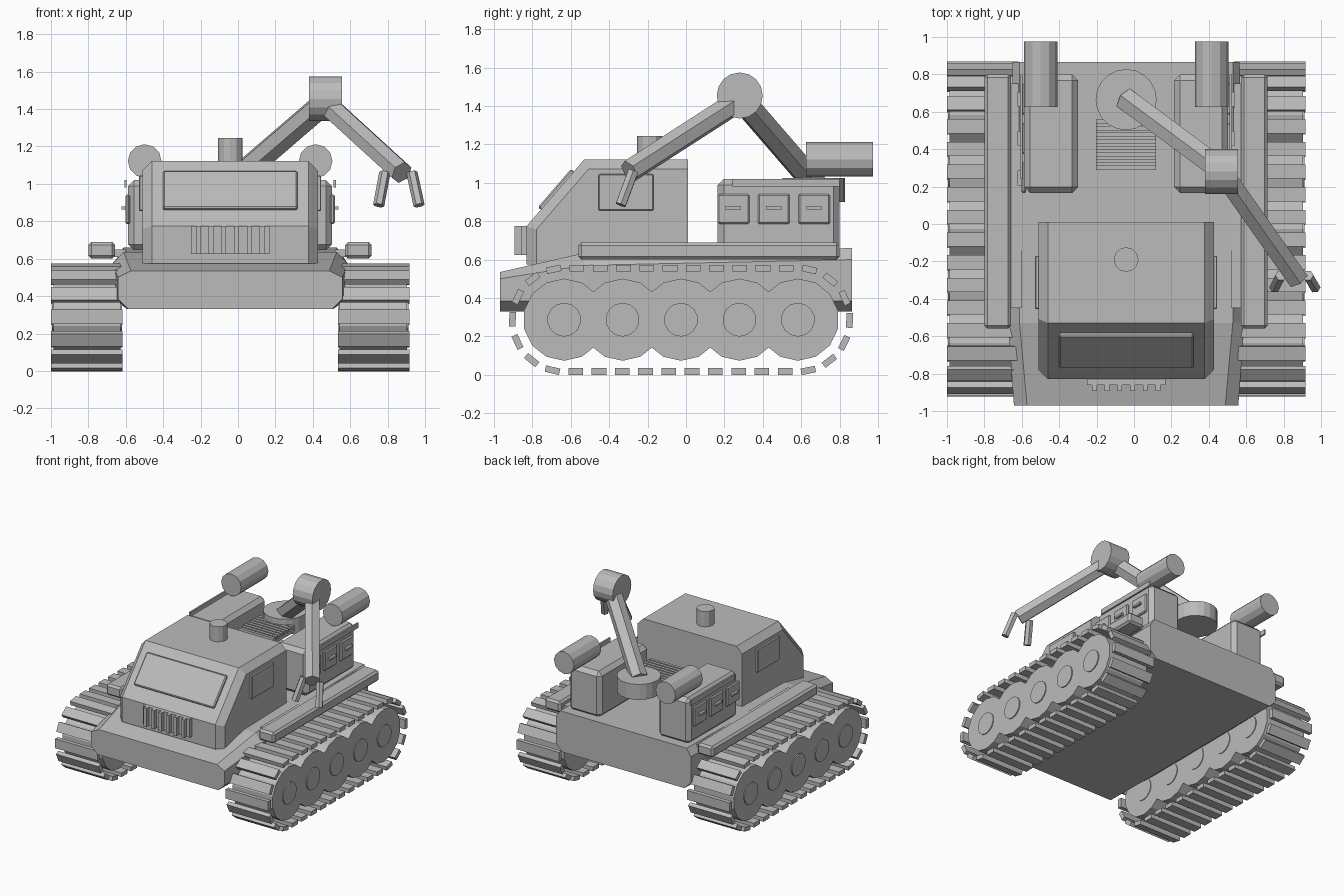
import bpy, bmesh, math
from mathutils import Vector, Matrix

if "Cube" in bpy.data.objects:
    bpy.data.objects.remove(bpy.data.objects["Cube"])

CX = -0.042          # centre line of the vehicle
grey = bpy.data.materials.new("plain grey")
grey.diffuse_color = (0.5, 0.5, 0.5, 1)
grey.use_nodes = True
grey.node_tree.nodes["Principled BSDF"].inputs["Base Color"].default_value = grey.diffuse_color


def finish(name, bm):
    bmesh.ops.recalc_face_normals(bm, faces=bm.faces)
    me = bpy.data.meshes.new(name)
    bm.to_mesh(me)
    bm.free()
    me.materials.append(grey)
    ob = bpy.data.objects.new(name, me)
    bpy.context.collection.objects.link(ob)
    return ob


def add_box(bm, lo, hi, mat=None):
    lo, hi = Vector(lo), Vector(hi)
    m = Matrix.Translation((lo + hi) / 2) @ Matrix.Diagonal((*(hi - lo), 1))
    bmesh.ops.create_cube(bm, size=1, matrix=(mat or Matrix()) @ m)


def add_rod(bm, a, b, r, sides, spin=0.0):
    a, b = Vector(a), Vector(b)
    d = b - a
    m = (Matrix.Translation((a + b) / 2) @ d.to_track_quat('Z', 'Y').to_matrix().to_4x4()
         @ Matrix.Rotation(spin, 4, 'Z'))
    bmesh.ops.create_cone(bm, cap_ends=True, segments=sides, radius1=r, radius2=r,
                          depth=d.length, matrix=m)


def box(name, lo, hi, bevel=0.0, mat=None):
    bm = bmesh.new()
    add_box(bm, lo, hi, mat)
    if bevel:
        bmesh.ops.bevel(bm, geom=bm.edges[:], offset=bevel, segments=1, affect='EDGES')
    return finish(name, bm)


def rod(name, a, b, r, sides, spin=0.0):
    bm = bmesh.new()
    add_rod(bm, a, b, r, sides, spin)
    return finish(name, bm)


def side_box(name, s, x0, x1, y, z, bevel=0.0):
    xs = sorted((CX + s * x0, CX + s * x1))
    return box(name, (xs[0], y[0], z[0]), (xs[1], y[1], z[1]), bevel)


# hull lofted through three half sections (half width, height)
sections = [
    (-0.97, [(0.545, 0.33), (0.60, 0.385), (0.60, 0.50), (0.53, 0.535)]),
    (-0.53, [(0.55, 0.33), (0.625, 0.385), (0.632, 0.57), (0.57, 0.635)]),
    (0.865, [(0.55, 0.33), (0.607, 0.385), (0.607, 0.60), (0.57, 0.66)]),
]
bm = bmesh.new()
rings = []
for y, half in sections:
    pts = half + [(-x, z) for x, z in reversed(half)]
    rings.append([bm.verts.new((CX + x, y, z)) for x, z in pts])
for a, b in zip(rings, rings[1:]):
    for i in range(8):
        j = (i + 1) % 8
        bm.faces.new((a[i], a[j], b[j], b[i]))
bm.faces.new(rings[0])
bm.faces.new(rings[-1])
finish("hull", bm)

# cabin extruded from its side profile, outer edges chamfered
profile = [(-0.83, 0.575), (-0.83, 0.775), (-0.53, 1.122), (0.01, 1.122), (0.01, 0.575)]
bm = bmesh.new()
caps = [[bm.verts.new((CX + s * 0.469, y, z)) for y, z in profile] for s in (-1, 1)]
for c in caps:
    bm.faces.new(c)
for i in range(5):
    j = (i + 1) % 5
    bm.faces.new((caps[0][i], caps[0][j], caps[1][j], caps[1][i]))
edges = [bm.edges.get((c[i], c[i + 1])) for c in caps for i in range(3)]
bmesh.ops.bevel(bm, geom=edges, offset=0.05, segments=1, affect='EDGES')
finish("cabin", bm)

# windscreen plate lying on the sloping front
slope = math.atan2(0.347, 0.30)
mat = Matrix.Translation((CX, -0.68, 0.9485)) @ Matrix.Rotation(slope, 4, 'X')
box("windscreen", (-0.36, -0.117, -0.01), (0.36, 0.147, 0.02), 0.008, mat)

# nose grille with upright fins
bm = bmesh.new()
add_box(bm, (CX - 0.21, -0.86, 0.625), (CX + 0.21, -0.82, 0.775))
for i in range(6):
    x = CX - 0.17 + i * 0.068
    add_box(bm, (x - 0.013, -0.893, 0.625), (x + 0.013, -0.855, 0.775))
finish("nose_grille", bm)

rod("roof_beacon", (CX, -0.19, 1.11), (CX, -0.19, 1.245), 0.066, 12)

# slatted engine vent behind the cabin
bm = bmesh.new()
add_box(bm, (CX - 0.16, 0.29, 0.93), (CX + 0.16, 0.56, 0.955))
for i in range(8):
    y = 0.29 + i * 0.035
    add_box(bm, (CX - 0.16, y, 0.95), (CX + 0.16, y + 0.023, 0.98))
finish("engine_vent", bm)

for s, side in ((-1, "left"), (1, "right")):
    # cabin side window and rear storage box with three doors
    side_box(side + "_window", s, 0.46, 0.487, (-0.455, -0.17), (0.855, 1.045), 0.005)
    side_box(side + "_storage_box", s, 0.257, 0.545, (0.165, 0.80), (0.645, 1.02), 0.032)
    for i in range(3):
        y = 0.165 + i * 0.21
        side_box(f"{side}_door_{i}", s, 0.535, 0.56, (y, y + 0.165), (0.785, 0.942), 0.008)
        side_box(f"{side}_handle_{i}", s, 0.555, 0.58, (y + 0.042, y + 0.122), (0.862, 0.878))
    side_box(side + "_box_rail", s, 0.553, 0.566, (0.24, 0.80), (0.98, 1.02))
    # running board over the track
    side_box(side + "_running_board", s, 0.615, 0.757, (-0.56, 0.80), (0.60, 0.69), 0.016)
    side_box(side + "_board_bracket", s, 0.56, 0.63, (-0.45, 0.75), (0.61, 0.65))
    # rear cylinder on top of the box
    x = CX + s * 0.457
    rod(side + "_rear_cylinder", (x, 0.625, 1.122), (x, 0.975, 1.122), 0.09, 12)

    # road wheels and hubs
    inner, outer = CX + s * 0.585, CX + s * 0.945
    bm = bmesh.new()
    for i in range(5):
        y = -0.635 + i * 0.3045
        add_rod(bm, (inner, y, 0.287), (outer, y, 0.287), 0.214, 14)
        add_rod(bm, (inner - s * 0.006, y, 0.287), (outer + s * 0.008, y, 0.287), 0.088, 14)
    finish(side + "_wheels", bm)

    # track plates spaced around a rounded loop
    bm = bmesh.new()
    y0, y1, r, n = -0.635, 0.583, 0.268, 34
    straight, arc = y1 - y0, math.pi * r
    for i in range(n):
        d = (i + 0.5) * 2 * (straight + arc) / n
        if d < straight:
            y, z, ang = y0 + d, -r, 0
        elif d < straight + arc:
            ang = (d - straight) / r
            y, z = y1 + r * math.sin(ang), -r * math.cos(ang)
        elif d < 2 * straight + arc:
            y, z, ang = y1 - (d - straight - arc), r, math.pi
        else:
            ang = math.pi + (d - 2 * straight - arc) / r
            y, z = y0 + r * math.sin(ang), -r * math.cos(ang)
        m = Matrix.Translation((CX + s * 0.767, y, z + 0.286)) @ Matrix.Rotation(ang, 4, 'X')
        add_box(bm, (-0.191, -0.038, -0.018), (0.191, 0.038, 0.016), m)
    finish(side + "_track", bm)

# crane arm: turntable, two hexagonal booms, elbow drum and gripper
rod("turntable", (CX, 0.665, 0.90), (CX, 0.665, 1.025), 0.163, 20)
rod("lower_boom", (CX, 0.665, 1.00), (0.47, 0.285, 1.44), 0.068, 6)
rod("elbow_drum", (0.38, 0.28, 1.455), (0.556, 0.28, 1.455), 0.12, 16)
rod("upper_boom", (0.47, 0.28, 1.43), (0.875, -0.295, 1.06), 0.062, 6)
bm = bmesh.new()
add_rod(bm, (0.785, -0.275, 1.06), (0.752, -0.34, 0.885), 0.03, 6)
add_rod(bm, (0.93, -0.275, 1.06), (0.968, -0.34, 0.885), 0.03, 6)
finish("gripper_fingers", bm)
